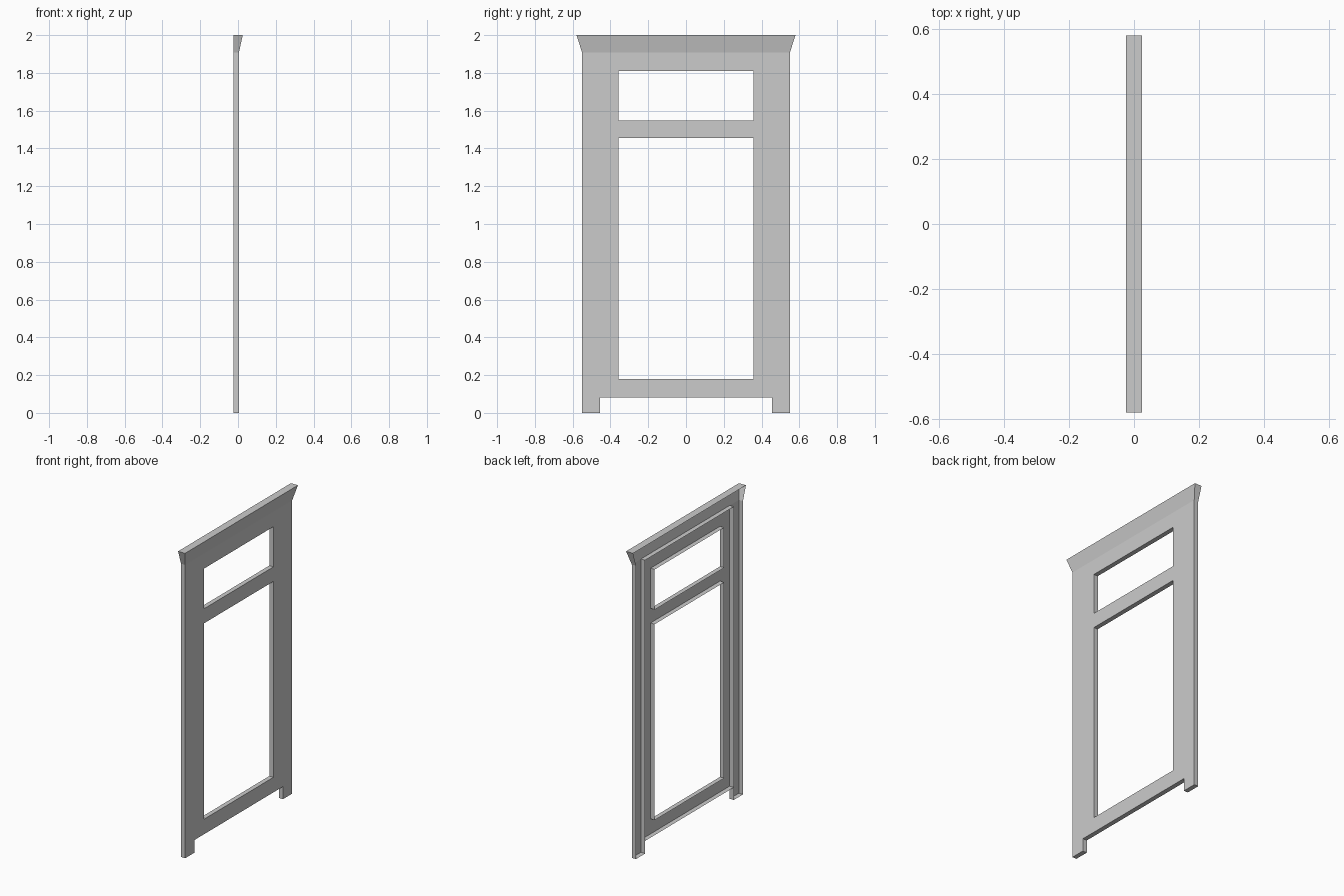
import bpy, bmesh

if "Cube" in bpy.data.objects:
    bpy.data.objects.remove(bpy.data.objects["Cube"])

FRONT, BACK = 0.005, -0.025   # face plane and open rear rim along x


def open_back_panel(name, ys, zs, holes, shape=None):
    """Face panel on a y/z grid with cells left out; every border gets a return wall."""
    bm = bmesh.new()
    grid = [[bm.verts.new((FRONT, y, z)) for z in zs] for y in ys]
    for i in range(len(ys) - 1):
        for j in range(len(zs) - 1):
            if (i, j) not in holes:
                bm.faces.new((grid[i][j], grid[i + 1][j],
                              grid[i + 1][j + 1], grid[i][j + 1]))
    if shape:
        shape(grid)
    # return walls run straight back, leaving the rear hollow
    border = [e for e in bm.edges if e.is_boundary]
    ext = bmesh.ops.extrude_edge_only(bm, edges=border)
    for v in ext["geom"]:
        if isinstance(v, bmesh.types.BMVert):
            v.co.x = BACK
    mesh = bpy.data.meshes.new(name)
    bm.to_mesh(mesh)
    bm.free()
    obj = bpy.data.objects.new(name, mesh)
    bpy.context.collection.objects.link(obj)
    return obj


def flare_head(grid):
    """Lean the head of the casing forward and outward."""
    for column in grid:
        column[-1].co.x = 0.025
    grid[0][-1].co.y = -0.58
    grid[-1][-1].co.y = 0.58


# Outer casing: two legs and a flared head
open_back_panel("window_casing",
                [-0.55, -0.456, 0.456, 0.55], [0, 1.908, 2.0],
                {(1, 0)}, flare_head)

# Inner sash: small light above a tall light
open_back_panel("window_sash",
                [-0.456, -0.357, 0.357, 0.456],
                [0.082, 0.18, 1.454, 1.549, 1.81, 1.908],
                {(1, 1), (1, 3)})
